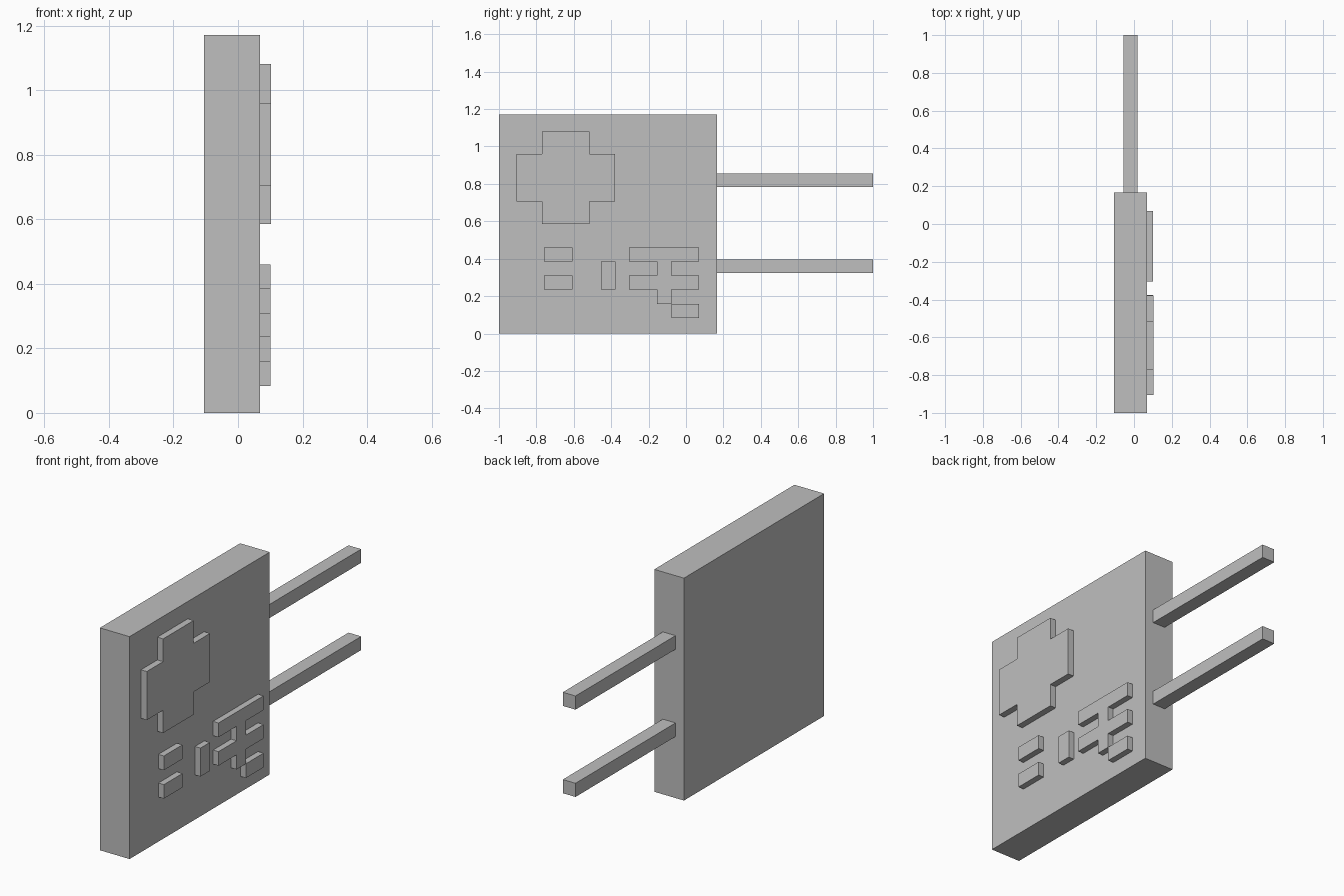
import bpy
import bmesh

cube = bpy.data.objects.get("Cube")
if cube:
    bpy.data.objects.remove(cube, do_unlink=True)

grey = bpy.data.materials.new("plain grey")
grey.use_nodes = True
grey.diffuse_color = (0.52, 0.52, 0.52, 1)
grey.node_tree.nodes["Principled BSDF"].inputs["Base Color"].default_value = grey.diffuse_color


def prism(name, outline, x0, x1):
    """Extrude a (y, z) outline along x from x0 to x1."""
    bm = bmesh.new()
    base = bm.faces.new([bm.verts.new((x0, y, z)) for y, z in outline])
    grown = bmesh.ops.extrude_face_region(bm, geom=[base])
    moved = [v for v in grown["geom"] if isinstance(v, bmesh.types.BMVert)]
    bmesh.ops.translate(bm, verts=moved, vec=(x1 - x0, 0, 0))
    bmesh.ops.recalc_face_normals(bm, faces=bm.faces)
    mesh = bpy.data.meshes.new(name)
    bm.to_mesh(mesh)
    bm.free()
    mesh.materials.append(grey)
    obj = bpy.data.objects.new(name, mesh)
    bpy.context.collection.objects.link(obj)
    return obj


def rect(y0, y1, z0, z1):
    return [(y0, z0), (y1, z0), (y1, z1), (y0, z1)]


# Slab body
BACK, FACE, END = -0.105, 0.068, 0.167
prism("panel_body", rect(-1, END, 0, 1.172), BACK, FACE)

# Two square prongs
for name, z in (("lower_prong", 0.36), ("upper_prong", 0.82)):
    prism(name, rect(END - 0.01, 1, z - 0.036, z + 0.036), -0.056, 0.018)

# Large raised cross, mirrored about its centre
cy, cz = -0.642, 0.833
a, b, c, d = 0.263, 0.127, 0.248, 0.128
quarter = [(a, d), (b, d), (b, c)]
cross = []
for sy, sz in ((1, 1), (-1, 1), (-1, -1), (1, -1)):
    points = quarter if sy == sz else quarter[::-1]
    cross += [(cy + sy * y, cz + sz * z) for y, z in points]
prism("raised_cross", cross, FACE - 0.005, 0.102)

# Small raised pads, laid out on shared rows
ROWS = (0.083, 0.158, 0.235, 0.309, 0.385, 0.46)
LEFT, STEM_A, STEM_B, RIGHT = -0.305, -0.155, -0.077, 0.07
pads = {
    "upper_short_pad": rect(-0.76, -0.606, ROWS[4], ROWS[5]),
    "lower_short_pad": rect(-0.76, -0.606, ROWS[2], ROWS[3]),
    "upright_pad": rect(-0.455, -0.377, ROWS[2], ROWS[4]),
    "corner_pad": rect(STEM_B, RIGHT, ROWS[0], ROWS[1]),
    "branched_pad": [
        (LEFT, ROWS[5]), (LEFT, ROWS[4]), (STEM_A, ROWS[4]), (STEM_A, ROWS[3]),
        (LEFT, ROWS[3]), (LEFT, ROWS[2]), (STEM_A, ROWS[2]), (STEM_A, ROWS[1]),
        (STEM_B, ROWS[1]), (STEM_B, ROWS[2]), (RIGHT, ROWS[2]), (RIGHT, ROWS[3]),
        (STEM_B, ROWS[3]), (STEM_B, ROWS[4]), (RIGHT, ROWS[4]), (RIGHT, ROWS[5]),
    ],
}
for name, outline in pads.items():
    prism(name, outline, FACE - 0.005, 0.1)
